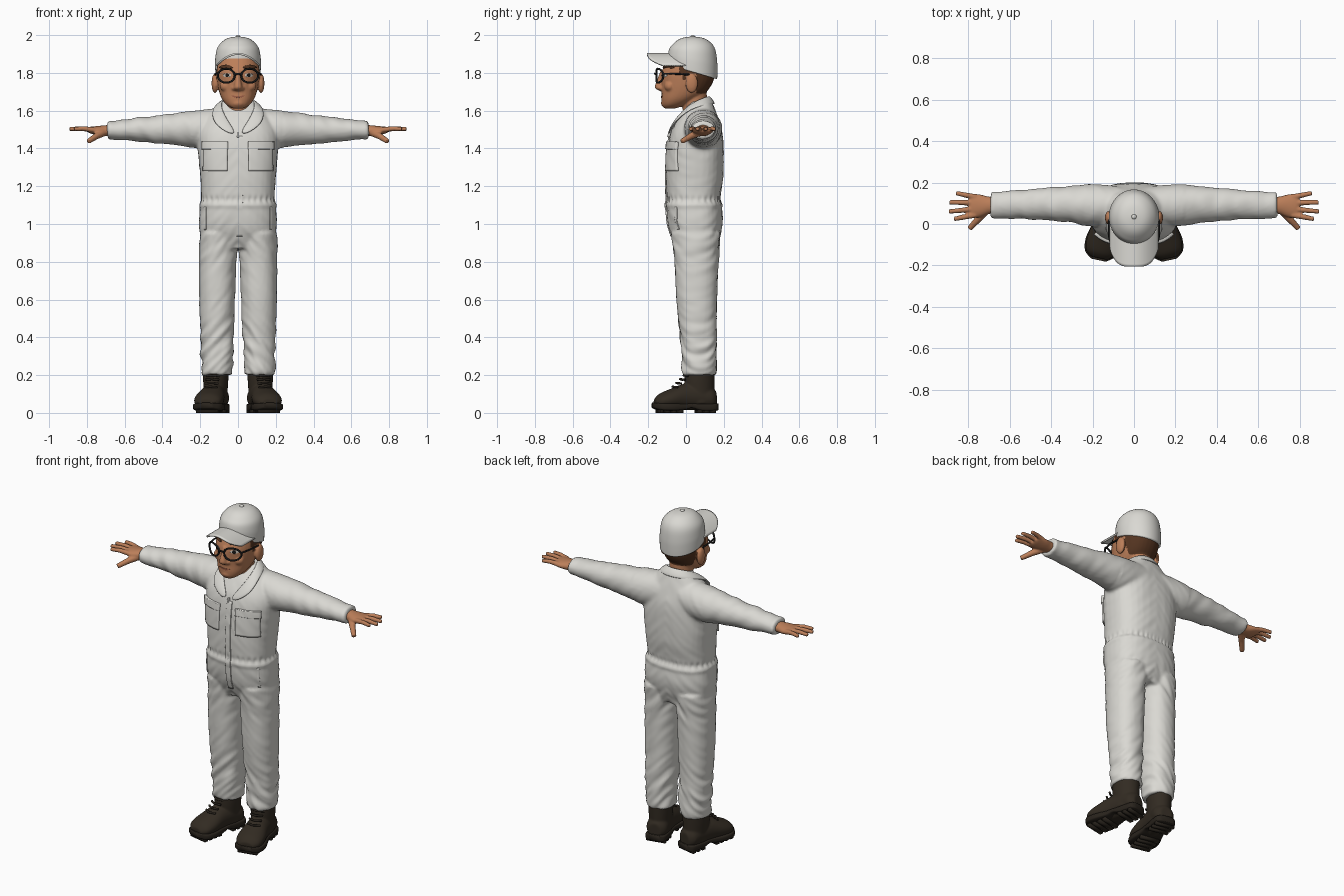
import bpy, bmesh
from math import sin, cos, pi, exp, copysign, sqrt, atan2, radians
from mathutils import Vector, Matrix, noise
from mathutils.bvhtree import BVHTree

if "Cube" in bpy.data.objects:
    bpy.data.objects.remove(bpy.data.objects["Cube"])


def material(name, *rgb):
    m = bpy.data.materials.new(name)
    m.use_nodes = True
    m.diffuse_color = (*rgb, 1)
    m.node_tree.nodes["Principled BSDF"].inputs["Base Color"].default_value = (*rgb, 1)
    return m


white = material("white_cloth", .70, .69, .65)
skin = material("skin", .50, .21, .10)
hair = material("brown_hair", .09, .035, .015)
leather = material("dark_leather", .032, .024, .016)
rubber = material("dark_rubber", .022, .017, .012)
black = material("black_frame", .01, .01, .01)
eye_white = material("eye_white", .6, .56, .5)
lip = material("lip", .33, .11, .06)


def add(name, mesh, *mats):
    mesh.materials.clear()
    for m in mats:
        mesh.materials.append(m)
    for p in mesh.polygons:
        p.use_smooth = True
    ob = bpy.data.objects.new(name, mesh)
    bpy.context.scene.collection.objects.link(ob)
    return ob


def from_bmesh(name, bm, *mats):
    bmesh.ops.recalc_face_normals(bm, faces=bm.faces)
    me = bpy.data.meshes.new(name)
    bm.to_mesh(me)
    bm.free()
    return add(name, me, *mats)


def bake(ob):
    """Replace an object by its evaluated mesh."""
    bpy.context.view_layer.update()
    me = bpy.data.meshes.new_from_object(ob.evaluated_get(bpy.context.evaluated_depsgraph_get()))
    name, mats = ob.name, list(ob.data.materials)
    bpy.data.objects.remove(ob)
    return add(name, me, *mats)


def loft(name, axis, rings, mat, n=32, power=2.0, steps=4):
    """Rings are (position, centre a, centre b, radius a, radius b)."""
    path = []
    for i in range(len(rings) - 1):
        q = [rings[min(max(i + k, 0), len(rings) - 1)] for k in (-1, 0, 1, 2)]
        for s in range(steps):
            t = s / steps
            path.append([b + .5 * t * (c - a + t * (2*a - 5*b + 4*c - d + t * (3*(b - c) + d - a)))
                         for a, b, c, d in zip(*q)])
    path.append(rings[-1])
    bm, loops = bmesh.new(), []
    for p, ca, cb, ra, rb in path:
        loop = []
        for k in range(n):
            c, s = cos(2*pi*k/n), sin(2*pi*k/n)
            a = ca + ra * copysign(abs(c) ** (2/power), c)
            b = cb + rb * copysign(abs(s) ** (2/power), s)
            loop.append(bm.verts.new({"x": (p, a, b), "y": (a, p, b), "z": (a, b, p)}[axis]))
        loops.append(loop)
    for l0, l1 in zip(loops, loops[1:]):
        for k in range(n):
            bm.faces.new((l0[k], l0[(k+1) % n], l1[(k+1) % n], l1[k]))
    bm.faces.new(loops[0])
    bm.faces.new(loops[-1])
    return from_bmesh(name, bm, mat)


def ball(name, centre, radii, mat):
    bm = bmesh.new()
    bmesh.ops.create_uvsphere(bm, u_segments=20, v_segments=14, radius=1)
    bmesh.ops.transform(bm, verts=bm.verts, matrix=Matrix.Translation(centre) @ Matrix.Diagonal((*radii, 1)))
    return from_bmesh(name, bm, mat)


def tube(name, points, radius, mat, cyclic=False, tip=1.0):
    cu = bpy.data.curves.new(name, "CURVE")
    cu.dimensions, cu.bevel_depth, cu.bevel_resolution, cu.use_fill_caps = "3D", radius, 3, True
    sp = cu.splines.new("POLY")
    sp.points.add(len(points) - 1)
    for i, (pt, co) in enumerate(zip(sp.points, points)):
        pt.co, pt.radius = (*co, 1), 1 + (tip - 1) * i / (len(points) - 1)
    sp.use_cyclic_u = cyclic
    ob = bpy.data.objects.new(name, cu)
    bpy.context.scene.collection.objects.link(ob)
    cu.materials.append(mat)
    return bake(ob)


def fuse(name, parts, voxel, *mats, smooth=4):
    bm = bmesh.new()
    for p in parts:
        bm.from_mesh(p.data)
        bpy.data.objects.remove(p)
    ob = from_bmesh(name, bm, *mats)
    r = ob.modifiers.new("blend", "REMESH")
    r.mode, r.voxel_size = "VOXEL", voxel
    s = ob.modifiers.new("soften", "SMOOTH")
    s.factor, s.iterations = .5, smooth
    return bake(ob)


def mirrored(ob):
    me = ob.data.copy()
    me.transform(Matrix.Scale(-1, 4, (1, 0, 0)))
    me.flip_normals()
    return add(ob.name.replace("left", "right"), me, *ob.data.materials)


def patch(name, target, cx, cz, hw, hh, thick, mat, round_shape=False, bend=0, n=14):
    """A plate laid onto the front of the target."""
    tree = BVHTree.FromPolygons([v.co for v in target.data.vertices], [p.vertices for p in target.data.polygons])
    bm = bmesh.new()
    bmesh.ops.create_grid(bm, x_segments=n, y_segments=n, size=1)
    for v in bm.verts:
        u, w = v.co.x, v.co.y
        if round_shape:
            u, w = u * sqrt(1 - w*w/2), w * sqrt(1 - u*u/2)
        x, z = cx + hw*u, cz + hh*w + bend*u*u
        hit = tree.ray_cast(Vector((x, -1, z)), Vector((0, 1, 0)))[0]
        v.co = (x, hit.y if hit else 0, z)
    ob = from_bmesh(name, bm, mat)
    s = ob.modifiers.new("thickness", "SOLIDIFY")
    s.thickness, s.offset = 2 * thick, 0
    return bake(ob)


# Boiler suit: torso, legs and sleeves blended into one
parts = [loft("torso", "z", [
    (.87, 0, .055, .185, .10), (.95, 0, .05, .203, .133), (1.02, 0, .048, .207, .147), (1.1, 0, .042, .2, .146),
    (1.15, 0, .04, .195, .144), (1.25, 0, .046, .2, .152), (1.38, 0, .05, .212, .15), (1.48, 0, .055, .212, .138),
    (1.55, 0, .062, .18, .112), (1.61, 0, .072, .13, .08), (1.65, 0, .082, .09, .055)], white, power=2.5)]
leg = loft("left_leg", "z", [
    (.2, .11, .07, .078, .082), (.215, .111, .07, .083, .088), (.27, .112, .07, .085, .092), (.4, .112, .065, .088, .095),
    (.6, .111, .057, .095, .108), (.8, .108, .055, .099, .116), (.95, .104, .052, .1, .13)], white, power=2.2)
arm = loft("left_arm", "x", [
    (.06, .09, 1.51, .09, .105), (.2, .09, 1.502, .102, .102), (.3, .095, 1.503, .09, .088), (.4, .095, 1.501, .081, .077),
    (.5, .095, 1.5, .073, .067), (.62, .093, 1.498, .066, .053), (.69, .092, 1.497, .063, .048)], white)
suit = fuse("boiler_suit", parts + [leg, mirrored(leg), arm, mirrored(arm)], .009, white)


def folds(p):
    x, y, z = abs(p.x), p.y, p.z
    if x > .24 and z > 1.3:
        return .006 * noise.noise(Vector((p.x * 16 + z * 9, y * 9, z * 7)))
    waist = exp(-((z - 1.13) / .016) ** 2)
    gather = waist * (.003 * sin(34 * atan2(y - .05, p.x)) - .004) + .005 * exp(-((z - 1.1) / .014) ** 2)
    creases = noise.noise(Vector((p.x * 11, y * 9, z * 24 + x * 26)))
    weight = .011 * exp(-((z - .3) / .16) ** 2) + .006 * exp(-((z - .88) / .1) ** 2) + .002
    return gather + creases * weight


for v, nor in [(v, v.normal.copy()) for v in suit.data.vertices]:
    v.co += nor * folds(v.co)

# Pockets, flaps, front placket and hip pocket seams
for side, s in (("left", 1), ("right", -1)):
    patch(side + "_chest_pocket", suit, s * .118, 1.355, .062, .075, .009, white)
    patch(side + "_pocket_flap", suit, s * .118, 1.415, .065, .02, .014, white)
    patch(side + "_hip_seam", suit, s * .172, 1.03, .005, .06, .004, white)
patch("placket", suit, .008, 1.2, .016, .265, .006, white, n=40)
patch("zip_pull", suit, 0, 1.47, .005, .012, .012, white)

# Open shirt collar, half drawn and mirrored
inner = [(.008, -.086, 1.485), (.06, -.05, 1.56), (.092, .01, 1.63), (.075, .095, 1.672), (0, .13, 1.68)]
outer = [(.03, -.098, 1.465), (.14, -.075, 1.53), (.14, .02, 1.612), (.108, .125, 1.632), (0, .165, 1.635)]
bm = bmesh.new()
a, b = [[bm.verts.new(p) for p in edge] for edge in (inner, outer)]
for i in range(4):
    bm.faces.new((a[i], a[i+1], b[i+1], b[i]))
collar = from_bmesh("collar", bm, white)
collar.modifiers.new("both_sides", "MIRROR").use_clip = True
thick = collar.modifiers.new("thickness", "SOLIDIFY")
thick.thickness, thick.offset = .016, 0
collar.modifiers.new("round", "SUBSURF").levels = 2
collar = bake(collar)
loft("undershirt", "z", [(1.5, 0, .035, .085, .105), (1.56, 0, .045, .078, .085), (1.585, 0, .05, .07, .072)], white)

# Head with neck, nose and ears
parts = [loft("skull", "z", [
    (1.612, 0, -.085, .03, .03), (1.63, 0, -.066, .06, .06), (1.66, 0, -.038, .084, .092), (1.7, 0, -.01, .1, .119),
    (1.75, 0, .005, .11, .137), (1.8, 0, .012, .114, .143), (1.86, 0, .025, .11, .13), (1.93, 0, .03, .08, .095)],
    skin, power=2.2),
    loft("neck", "z", [(1.54, 0, .055, .07, .065), (1.64, 0, .045, .066, .066), (1.73, 0, .04, .07, .07)], skin),
    loft("nose", "z", [(1.705, 0, -.13, .014, .012), (1.718, 0, -.136, .024, .027), (1.735, 0, -.138, .021, .026),
                       (1.77, 0, -.134, .014, .017), (1.81, 0, -.124, .013, .012)], skin),
    ball("chin", (0, -.098, 1.64), (.042, .035, .026), skin)]
for s in (1, -1):
    parts += [ball("ear", (s * .122, .03, 1.745), (.018, .033, .052), skin),
              ball("nostril", (s * .02, -.127, 1.718), (.014, .016, .012), skin),
              ball("cheek", (s * .062, -.085, 1.73), (.035, .03, .03), skin)]
head = fuse("head", parts, .0055, skin, hair, smooth=3)
for p in head.data.polygons:
    x, y, z = p.center
    nape = y > .055 and z > 1.69 and abs(x) < .119
    sideburn = y > -.035 and z > 1.795 or -.02 < y < .0 and z > 1.765
    p.material_index = int(nape or sideburn and abs(x) < .119)

# Face details and round glasses
patch("mouth", head, 0, 1.673, .034, .005, .003, lip, True, bend=.006)
for side, s in (("left", 1), ("right", -1)):
    patch(side + "_eye", head, s * .057, 1.787, .021, .010, .002, eye_white, True)
    patch(side + "_iris", head, s * .056, 1.787, .009, .009, .004, black, True)
    patch(side + "_eyebrow", head, s * .062, 1.833, .035, .008, .006, hair, True, bend=-.006)
    rim = []
    for k in range(28):
        x = .062 + .045 * cos(2*pi*k/28)
        rim.append((s * x, -.157 + 5 * max(x - .02, 0) ** 2, 1.785 + .037 * sin(2*pi*k/28)))
    tube(side + "_glasses_rim", rim, .0055, black, cyclic=True)
    tube(side + "_glasses_temple", [(s * .106, -.122, 1.795), (s * .12, -.06, 1.795), (s * .121, .03, 1.79)], .005, black)
tube("glasses_bridge", [(-.018, -.157, 1.79), (0, -.165, 1.796), (.018, -.157, 1.79)], .005, black)

# Cap with slanted edge, curved peak and button
profile = [(1.805, 1), (1.84, 1.01), (1.88, 1), (1.93, .92), (1.965, .7), (1.985, .42), (1.993, .02)]
cap = loft("cap_crown", "z", [(z, 0, .035, .12 * r, .13 * r) for z, r in profile], white, n=48)
for v in cap.data.vertices:
    v.co.z -= .3 * (v.co.y - .035) * max(0, min(1, (1.95 - v.co.z) / .13))
ball("cap_button", (0, .035, 1.992), (.012, .012, .008), white)
bm = bmesh.new()
bmesh.ops.create_grid(bm, x_segments=24, y_segments=10, size=1)
for v in bm.verts:
    u, w = v.co.x, (v.co.y + 1) / 2
    back = .05 - .13 * sqrt(1 - (.92 * u) ** 2)
    front = -.206 + .085 * u ** 4
    v.co = (.114 * u, back + (front - back) * w, 1.9 - .062 * u * u)
peak = from_bmesh("cap_peak", bm, white)
thick = peak.modifiers.new("thickness", "SOLIDIFY")
thick.thickness, thick.offset = .01, 0

# Hands
parts = [loft("palm", "x", [(.66, .092, 1.495, .04, .03), (.7, .09, 1.494, .042, .029), (.74, .088, 1.494, .054, .025),
                            (.78, .088, 1.497, .058, .018), (.795, .088, 1.498, .052, .012)], skin)]
for y0, x1, y1 in ((.044, .868, .024), (.073, .893, .06), (.102, .89, .105), (.13, .858, .149)):
    parts.append(tube("finger", [(.765, y0, 1.498), ((.765 + x1) / 2, (y0 + y1) / 2, 1.505), (x1, y1, 1.503)],
                      .0145, skin, tip=.75))
parts.append(tube("thumb", [(.71, .07, 1.485), (.75, .025, 1.465), (.793, -.022, 1.437)], .021, skin, tip=.65))
hand = fuse("left_hand", parts, .005, skin, smooth=2)
mirrored(hand)

# Boots with laces, soles and tread
pose = Matrix.Translation((.118, .072, 0)) @ Matrix.Rotation(radians(12), 4, "Z")
boot = fuse("left_boot", [
    loft("foot", "y", [(.088, 0, .07, .035, .045), (.06, 0, .078, .06, .06), (0, 0, .085, .063, .07),
                       (-.08, 0, .085, .067, .07), (-.16, 0, .072, .078, .054), (-.215, 0, .062, .07, .04),
                       (-.242, 0, .055, .04, .02)], leather),
    loft("shaft", "z", [(.05, 0, 0, .062, .075), (.11, 0, 0, .062, .078), (.17, 0, 0, .066, .08),
                        (.235, 0, .002, .068, .08)], leather)], .006, leather)
sole = loft("left_sole", "y", [(.095, 0, .032, .035, .018), (.075, 0, .03, .06, .02), (.0, 0, .03, .063, .02),
                               (-.05, 0, .038, .063, .013), (-.09, 0, .033, .068, .017), (-.16, 0, .031, .083, .02),
                               (-.22, 0, .033, .074, .019), (-.252, 0, .04, .035, .014)], rubber, power=5)
gear = [boot, sole]
for i, y in enumerate((.065, .03, -.005, -.11, -.145, -.18, -.215)):
    bm = bmesh.new()
    bmesh.ops.create_cube(bm, size=1, matrix=Matrix.Translation((0, y, .012)) @ Matrix.Diagonal((.115, .022, .024, 1)))
    gear.append(from_bmesh(f"left_tread_{i}", bm, rubber))
for i in range(4):
    y, z = -.078 - .02 * i, .195 - .02 * i
    gear.append(tube(f"left_lace_{i}", [(-.036, y + .012, z), (0, y - .008, z + .004), (.036, y + .012, z)], .006, rubber))
for ob in gear:
    ob.data.transform(pose)
    mirrored(ob)
